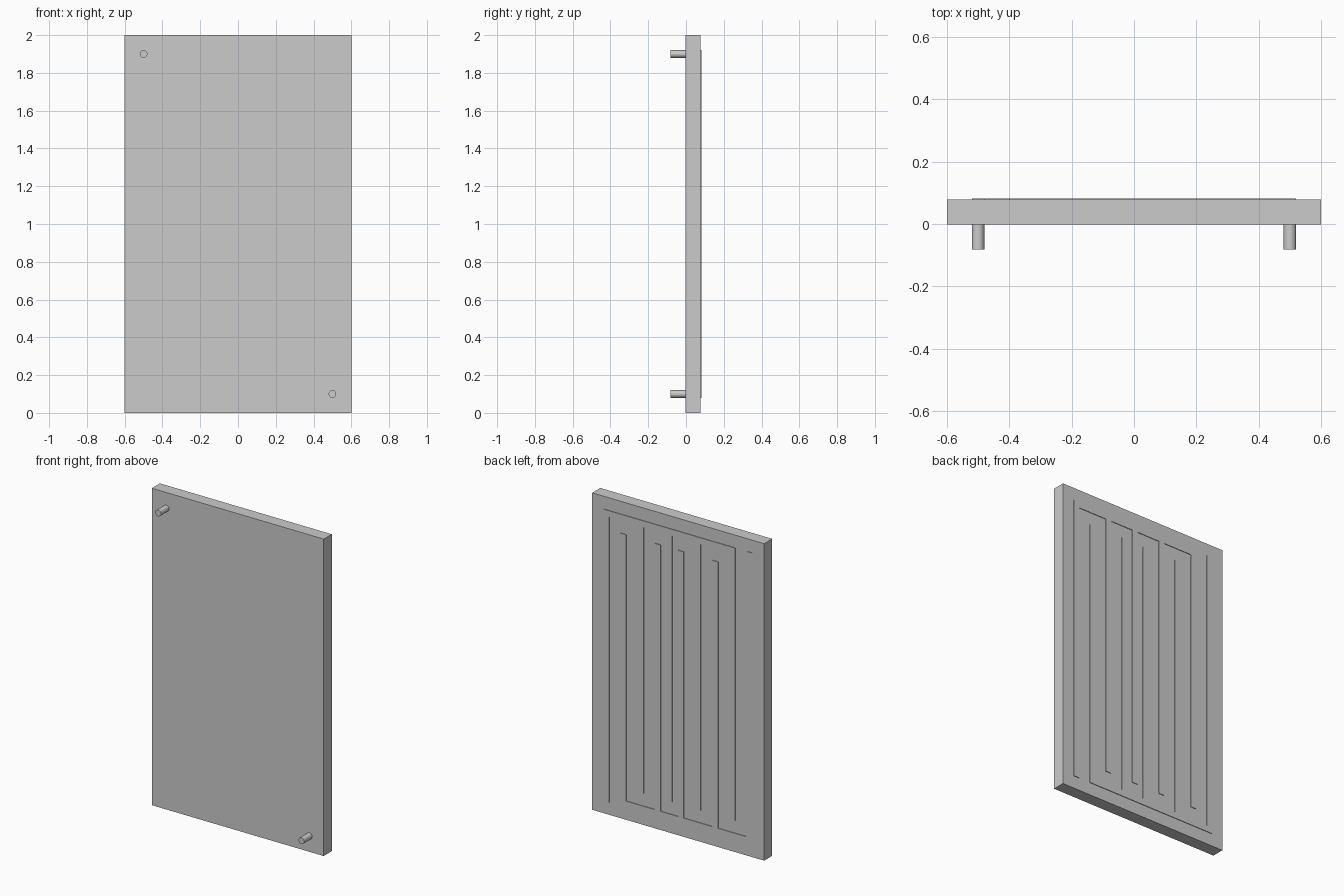
import bpy, math

if "Cube" in bpy.data.objects:
    bpy.data.objects.remove(bpy.data.objects["Cube"])

FRONT, BACK, STEP = -0.002, 0.078, 0.004   # panel faces and trace thickness
HALF = 0.02                                # half width of a trace


def box(name, x0, x1, y0, y1, z0, z1):
    bpy.ops.mesh.primitive_cube_add(
        size=1, location=((x0 + x1) / 2, (y0 + y1) / 2, (z0 + z1) / 2))
    ob = bpy.context.object
    ob.name = name
    ob.scale = (x1 - x0, y1 - y0, z1 - z0)
    bpy.ops.object.transform_apply(location=False, rotation=False, scale=True)
    return ob


def trace(name, x0, x1, z0, z1):
    return box(name, x0, x1, BACK, BACK + STEP, z0, z1)


# main slab
box("panel", -0.6, 0.6, FRONT, BACK, 0, 2)

# header strips of the two interlocking combs on the back
trace("top_header", -0.40, 0.52, 1.88, 1.92)
trace("bottom_header", -0.52, 0.40, 0.08, 0.12)

# fingers hanging from the top header; the outermost is longer
for i, x in enumerate((0.5, 0.26, 0.06, -0.14, -0.38)):
    trace(f"upper_finger_{i}", x - HALF, x + HALF, 0.08 if i == 0 else 0.2, 1.88)

# fingers rising from the bottom header; the outermost is longer
for i, x in enumerate((-0.5, -0.26, -0.02, 0.14, 0.38)):
    trace(f"lower_finger_{i}", x - HALF, x + HALF, 0.12, 1.92 if i == 0 else 1.8)

# round terminals at opposite corners of the front
for name, x, z in (("upper_terminal", -0.5, 1.9), ("lower_terminal", 0.5, 0.1)):
    bpy.ops.mesh.primitive_cylinder_add(
        vertices=32, radius=0.02, depth=0.08,
        location=(x, FRONT - 0.04, z), rotation=(math.pi / 2, 0, 0))
    bpy.context.object.name = name
    bpy.ops.object.shade_smooth_by_angle()
